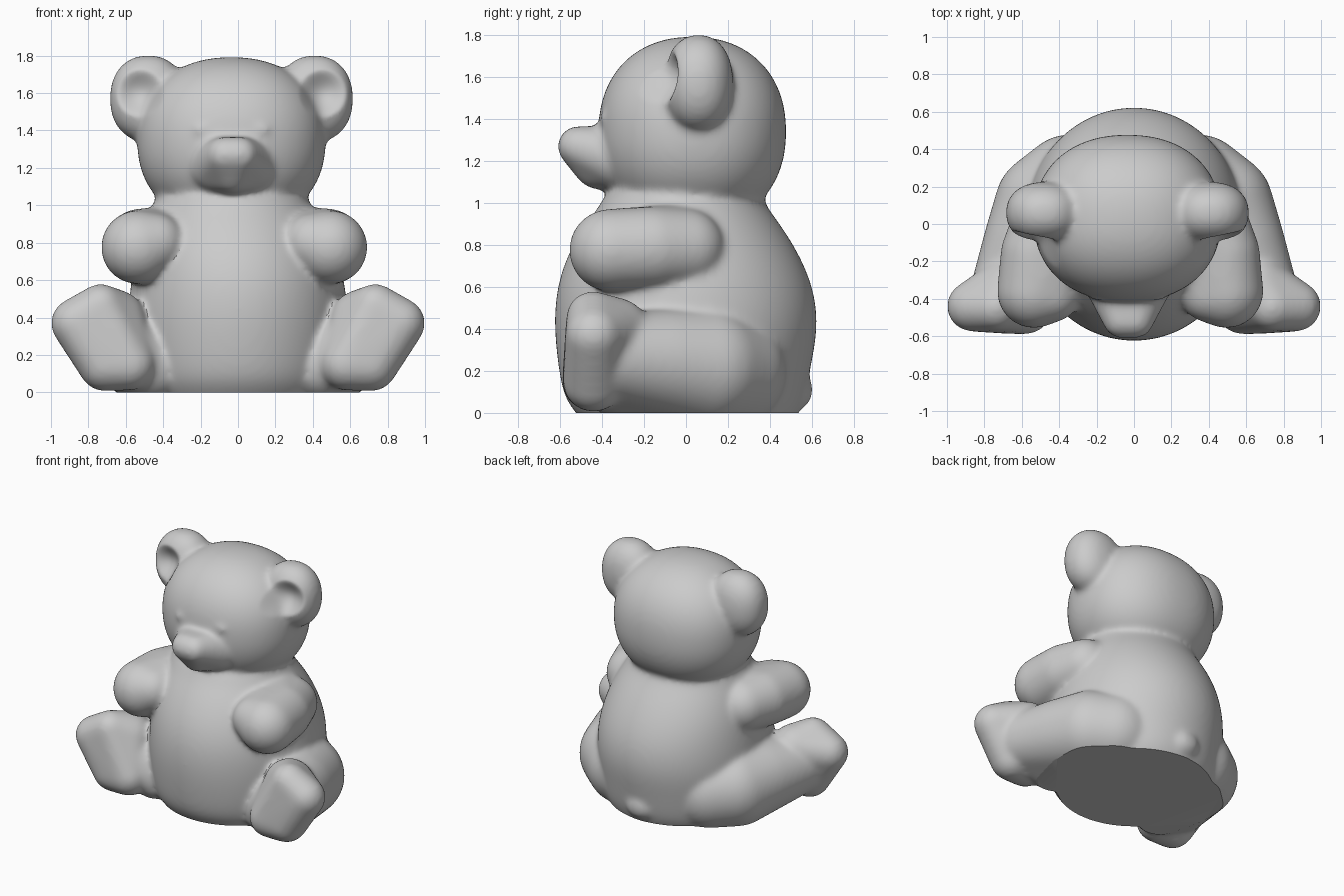
import bpy, bmesh, math
from mathutils import Vector, Matrix

if "Cube" in bpy.data.objects:
    bpy.data.objects.remove(bpy.data.objects["Cube"])

parts = []
HX = -0.035  # the head sits slightly off centre


def add(bm, name):
    me = bpy.data.meshes.new(name)
    bmesh.ops.recalc_face_normals(bm, faces=bm.faces)
    bm.to_mesh(me)
    bm.free()
    ob = bpy.data.objects.new(name, me)
    bpy.context.collection.objects.link(ob)
    parts.append(ob)
    return ob


def blob(name, loc, radii, p=2.0):
    """Ellipsoid, squarer for p > 2."""
    bm = bmesh.new()
    bmesh.ops.create_icosphere(bm, subdivisions=5, radius=1)
    m = Matrix.Translation(loc) @ Matrix.Diagonal((*radii, 1))
    for v in bm.verts:
        v.co = m @ (v.co / sum(abs(c) ** p for c in v.co) ** (1 / p))
    return add(bm, name)


def skin(name, balls, side=1, shift=0.0):
    """Tight skin (convex hull) around balls given as (x, y, z, radius)."""
    bm = bmesh.new()
    for x, y, z, r in balls:
        bmesh.ops.create_icosphere(bm, subdivisions=4, radius=r,
                                   matrix=Matrix.Translation((side * x + shift, y, z)))
    pts = [v.co.copy() for v in bm.verts]
    bm.clear()
    for q in pts:
        bm.verts.new(q)
    bmesh.ops.convex_hull(bm, input=bm.verts)
    bmesh.ops.delete(bm, geom=[v for v in bm.verts if not v.link_faces], context='VERTS')
    return add(bm, name)


# Body: lofted oval rings (z, half width, front y, back y, x shift)
rings = [(-.12, .45, -.42, .46, 0), (0, .53, -.53, .54, 0), (.08, .56, -.585, .57, 0),
         (.22, .58, -.61, .595, 0), (.4, .59, -.63, .632, 0), (.58, .575, -.622, .615, 0),
         (.75, .54, -.57, .545, -.01), (.9, .48, -.48, .45, -.02),
         (1.0, .42, -.40, .37, HX), (1.12, .38, -.35, .33, HX)]
bm = bmesh.new()
N = 48
loops = []
for z, rx, yf, yb, sx in rings:
    loops.append([bm.verts.new((sx + rx * math.cos(t), (yf + yb) / 2 + (yb - yf) / 2 * math.sin(t), z))
                  for t in (2 * math.pi * i / N for i in range(N))])
for a, b in zip(loops, loops[1:]):
    for i in range(N):
        j = (i + 1) % N
        bm.faces.new((a[i], a[j], b[j], b[i]))
bm.faces.new(loops[0][::-1])
bm.faces.new(loops[-1])
body = add(bm, "body")
body.modifiers.new("round", 'SUBSURF').levels = 2

# Tail, head and tapering muzzle
blob("tail", (0, .49, .11), (.13, .115, .11))
blob("head", (HX, .03, 1.34), (.503, .447, .452), 2.2)
skin("muzzle", [(-.08, -.32, 1.215, .15), (.08, -.32, 1.215, .15), (0, -.42, 1.18, .115),
                (-.04, -.515, 1.27, .095), (.04, -.515, 1.27, .095)], 1, HX + .005)

for s in (-1, 1):
    # Ears and eyes
    blob("ear", (HX + s * .445, .06, 1.57), (.205, .165, .232), 2.2)
    blob("eye", (HX + s * .16, -.38, 1.405), (.045, .035, .03))
    # Arms and thumbs
    skin("arm", [(.34, 0, .82, .175), (.45, 0, .785, .185), (.495, -.16, .785, .198),
                 (.515, -.36, .775, .197), (.42, -.37, .80, .155)], s, -.02)
    # Legs, wide at the hip
    skin("leg", [(.34, .2, .2, .28), (.46, .1, .215, .285), (.55, -.1, .24, .255),
                 (.66, -.34, .26, .21), (.45, -.3, .13, .17)], s)
    # Feet with flat soles
    skin("foot", [(.735, -.445, .455, .125), (.865, -.44, .37, .135), (.71, -.44, .15, .145),
                  (.58, -.45, .15, .14), (.66, -.34, .38, .17)], s)

# Fuse the parts into one soft skin
bpy.ops.object.select_all(action='DESELECT')
for ob in parts:
    ob.select_set(True)
bpy.context.view_layer.objects.active = body
bpy.ops.object.convert(target='MESH')
bpy.ops.object.join()
bear = bpy.context.view_layer.objects.active
bear.name = "stuffed_bear"
rm = bear.modifiers.new("fuse", 'REMESH')
rm.mode = 'VOXEL'
rm.voxel_size = 0.016
sm = bear.modifiers.new("soften", 'SMOOTH')
sm.factor = 0.5
sm.iterations = 18
bpy.ops.object.convert(target='MESH')
bear = bpy.context.view_layer.objects.active

# Hollow the ears and cut a flat base
bm = bmesh.new()
bm.from_mesh(bear.data)
bm.normal_update()
for v in bm.verts:
    for s in (-1, 1):
        d = Vector((v.co.x - HX - s * .49, v.co.z - 1.6)).length / .13
        if d < 1 and v.co.y < .05 and v.normal.y < 0:
            v.co.y += .08 * (1 - d * d) ** 1.5
bmesh.ops.bisect_plane(bm, geom=bm.verts[:] + bm.edges[:] + bm.faces[:],
                       plane_co=(0, 0, 0), plane_no=(0, 0, 1), clear_inner=True)
base = bmesh.ops.holes_fill(bm, edges=[e for e in bm.edges if e.is_boundary], sides=0)["faces"]
bmesh.ops.triangulate(bm, faces=base)
bmesh.ops.recalc_face_normals(bm, faces=bm.faces)
bm.to_mesh(bear.data)
bm.free()
bpy.ops.object.shade_smooth_by_angle(angle=math.radians(30))
